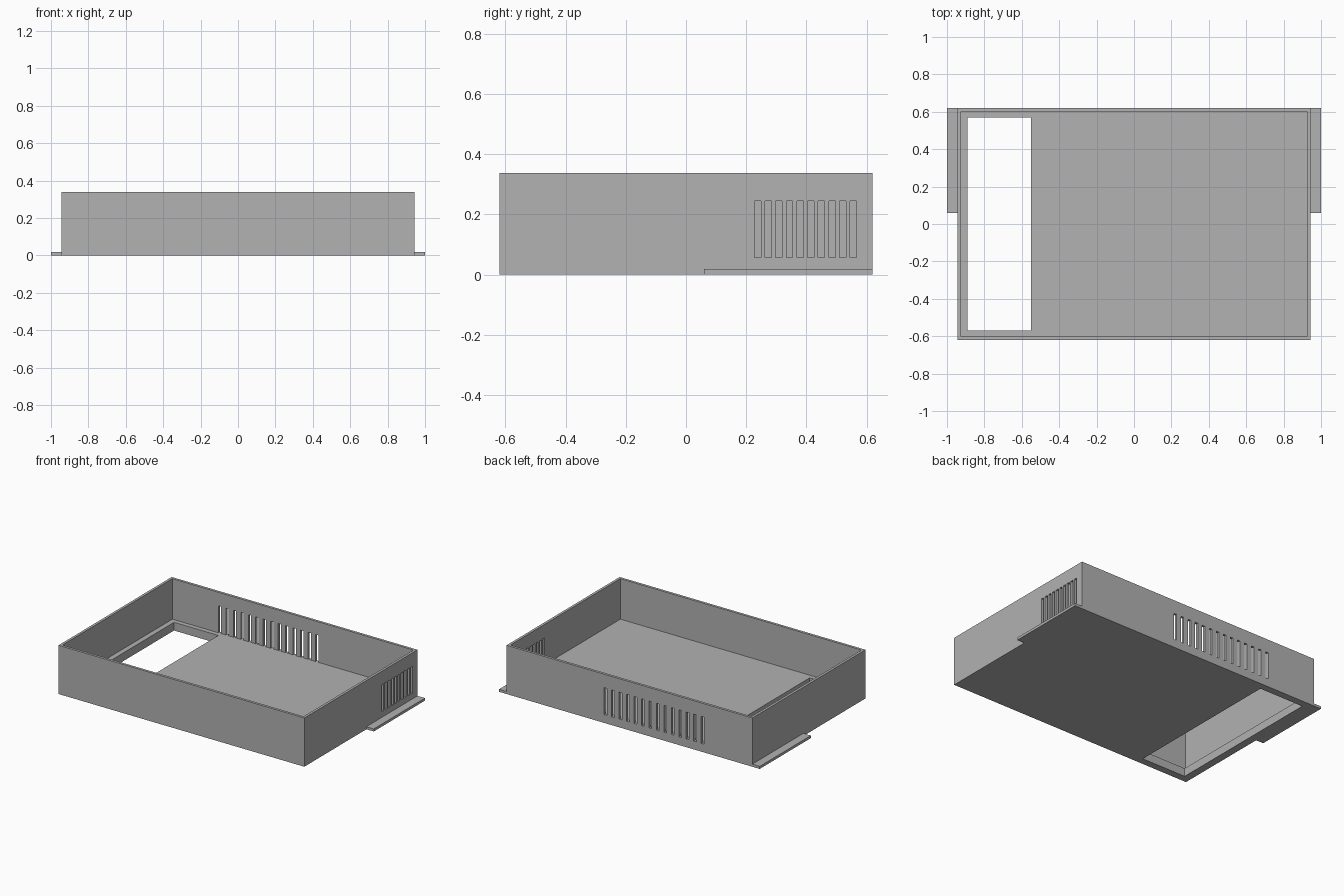
import bpy
import bmesh
from mathutils import Vector

cube = bpy.data.objects.get("Cube")
if cube:
    bpy.data.objects.remove(cube, do_unlink=True)

# Main dimensions
HALF_X, HALF_Y, HEIGHT = 0.943, 0.62, 0.338
WALL, FLOOR = 0.0178, 0.057
SLOT_WIDTH, SLOT_LOW, SLOT_HIGH = 0.0214, 0.0575, 0.244

grey = bpy.data.materials.new("plain grey")
grey.use_nodes = True
COLOUR = (0.445, 0.445, 0.445, 1)
grey.diffuse_color = COLOUR
grey.node_tree.nodes["Principled BSDF"].inputs["Base Color"].default_value = COLOUR


def boxes(name, spans):
    """One object made of boxes, each given by its low and high corner."""
    bm = bmesh.new()
    for low, high in spans:
        low, high = Vector(low), Vector(high)
        made = bmesh.ops.create_cube(bm, size=1)["verts"]
        for v in made:
            v.co = (low + high) / 2 + v.co * (high - low)
    mesh = bpy.data.meshes.new(name)
    bm.to_mesh(mesh)
    bm.free()
    mesh.materials.append(grey)
    obj = bpy.data.objects.new(name, mesh)
    bpy.context.collection.objects.link(obj)
    return obj


def cut(target, cutter):
    cutter.hide_render = True
    cutter.hide_viewport = True
    mod = target.modifiers.new(cutter.name, 'BOOLEAN')
    mod.operation = 'DIFFERENCE'
    mod.solver = 'EXACT'
    mod.object = cutter


# Open tray
tray = boxes("tray", [((-HALF_X, -HALF_Y, 0), (HALF_X, HALF_Y, HEIGHT))])
cut(tray, boxes("cavity_cutter", [
    ((WALL - HALF_X, WALL - HALF_Y, FLOOR), (HALF_X - WALL, HALF_Y - WALL, 1))]))

# Rectangular opening in the floor
cut(tray, boxes("floor_opening_cutter", [((-0.89, -0.57, -0.1), (-0.55, 0.57, 0.2))]))

# Vent slots in the back wall
back_starts = [-0.572 + 0.0573 * i for i in range(14)]
cut(tray, boxes("back_vent_cutter", [
    ((x, HALF_Y - 0.05, SLOT_LOW), (x + SLOT_WIDTH, HALF_Y + 0.05, SLOT_HIGH))
    for x in back_starts]))

# Vent slots in the left wall
side_starts = [0.227 + 0.0354 * i for i in range(10)]
cut(tray, boxes("side_vent_cutter", [
    ((HALF_X - 0.05, y, SLOT_LOW), (HALF_X + 0.05, y + SLOT_WIDTH, SLOT_HIGH))
    for y in side_starts]))

# Mounting flanges
boxes("left_flange", [((HALF_X, 0.06, 0), (1, HALF_Y, WALL))])
boxes("right_flange", [((-1, 0.06, 0), (-HALF_X, HALF_Y, WALL))])
